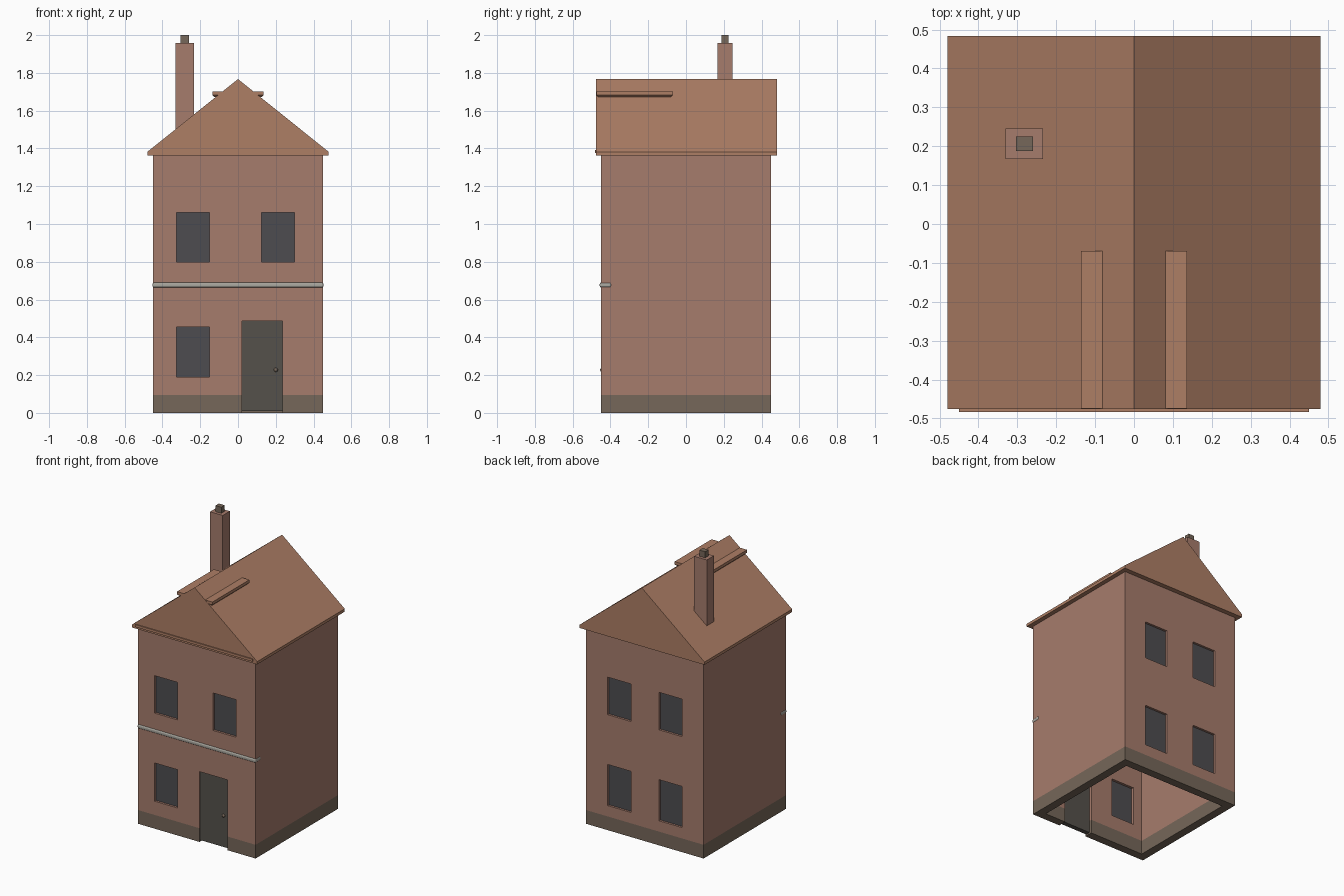
import bpy, bmesh

if "Cube" in bpy.data.objects:
    bpy.data.objects.remove(bpy.data.objects["Cube"])

def material(name, rgb):
    m = bpy.data.materials.new(name)
    m.diffuse_color = (*rgb, 1)
    m.use_nodes = True
    m.node_tree.nodes["Principled BSDF"].inputs["Base Color"].default_value = m.diffuse_color
    return m

BRICK = material("brick", (0.38, 0.20, 0.15))
TILE = material("roof_tile", (0.42, 0.21, 0.13))
STONE = material("dark_stone", (0.18, 0.135, 0.10))
GLASS = material("glass", (0.075, 0.073, 0.08))
WOOD = material("door_paint", (0.09, 0.083, 0.07))
TRIM = material("pale_trim", (0.39, 0.38, 0.34))

def finish(name, bm, mat):
    bmesh.ops.recalc_face_normals(bm, faces=bm.faces[:])
    me = bpy.data.meshes.new(name)
    bm.to_mesh(me)
    bm.free()
    ob = bpy.data.objects.new(name, me)
    bpy.context.collection.objects.link(ob)
    if mat:
        me.materials.append(mat)
    return ob

def box(name, x, y, z, mat=None, bevel=0, bevel_edges=None):
    bm = bmesh.new()
    bmesh.ops.create_cube(bm, size=1)
    for v in bm.verts:
        v.co = [r[0] + (c + 0.5) * (r[1] - r[0]) for r, c in zip((x, y, z), v.co)]
    if bevel:
        edges = [e for e in bm.edges if bevel_edges is None or bevel_edges(e)]
        bmesh.ops.bevel(bm, geom=edges, offset=bevel, segments=1 if bevel_edges else 3,
                        profile=0.5, affect='EDGES')
    return finish(name, bm, mat)

def prism(name, profile, y0, y1, mat):
    bm = bmesh.new()
    face = bm.faces.new([bm.verts.new((x, y0, z)) for x, z in profile])
    ext = bmesh.ops.extrude_face_region(bm, geom=[face])
    for v in ext["geom"]:
        if isinstance(v, bmesh.types.BMVert):
            v.co.y = y1
    return finish(name, bm, mat)

def cut(ob, cutter):
    cutter.hide_render = True
    mod = ob.modifiers.new("cut", 'BOOLEAN')
    mod.operation, mod.solver, mod.object = 'DIFFERENCE', 'EXACT', cutter
    bpy.context.view_layer.objects.active = ob
    bpy.ops.object.modifier_apply(modifier=mod.name)
    bpy.data.objects.remove(cutter)

W, T = 0.45, 0.057          # half width of the house, wall thickness
I = W - T
PLINTH, EAVES = 0.095, 1.362

# Hollow walls and plinth, open underneath
walls = box("walls", (-W, W), (-W, W), (PLINTH, EAVES), BRICK)
plinth = box("plinth", (-W, W), (-W, W), (0, PLINTH), STONE)
for ob in (walls, plinth):
    cut(ob, box("room_cutter", (-I, I), (-I, I), (-0.2, 1.6)))

# Windows: (side, x range, z range), a hole with a pane set back in it
windows = [(-1, (-0.325, -0.15), (0.19, 0.455)),
           (-1, (-0.325, -0.15), (0.80, 1.06)),
           (-1, (0.125, 0.30), (0.80, 1.06))]
for x in ((-0.285, -0.108), (0.108, 0.285)):
    windows += [(1, x, (0.17, 0.455)), (1, x, (0.80, 1.06))]
for i, (side, x, z) in enumerate(windows):
    cut(walls, box("window_cutter", x, sorted((side * 0.3, side * 0.6)), z))
    box(f"window_pane_{i + 1}", x, sorted((side * 0.41, side * 0.435)), z, GLASS)

# Door, doorway and knob
DOOR_X = (0.02, 0.235)
cut(walls, box("door_cutter", DOOR_X, (-0.6, -0.3), (-0.1, 0.487)))
cut(plinth, box("door_cutter", DOOR_X, (-0.6, -0.3), (-0.1, 0.487)))
box("door", DOOR_X, (-0.442, -0.41), (0.01, 0.487), WOOD)
bm = bmesh.new()
bmesh.ops.create_uvsphere(bm, u_segments=16, v_segments=10, radius=0.011)
for v in bm.verts:
    v.co = (v.co.x + 0.20, v.co.y - 0.444, v.co.z + 0.228)
for f in bm.faces:
    f.smooth = True
finish("door_knob", bm, STONE)

# Rounded string course across the front
box("string_course", (-0.453, 0.453), (-0.457, -0.395), (0.664, 0.690), TRIM, bevel=0.009)

# Gabled roof with front fascia
prism("roof", [(-0.48, EAVES), (0.48, EAVES), (0.48, 1.382), (0, 1.767), (-0.48, 1.382)],
      -0.476, 0.483, TILE)
box("front_fascia", (-0.45, 0.45), (-0.483, -0.47), (1.376, 1.393), TILE)

# Flat ledge projecting from both slopes, chamfered below
box("ridge_ledge", (-0.136, 0.136), (-0.474, -0.07), (1.672, 1.702), TILE, bevel=0.010,
    bevel_edges=lambda e: all(v.co.z < 1.68 for v in e.verts))

# Chimney
box("chimney_stack", (-0.331, -0.234), (0.167, 0.245), (1.40, 1.958), BRICK)
box("chimney_pot", (-0.304, -0.260), (0.188, 0.225), (1.95, 2.0), STONE)
